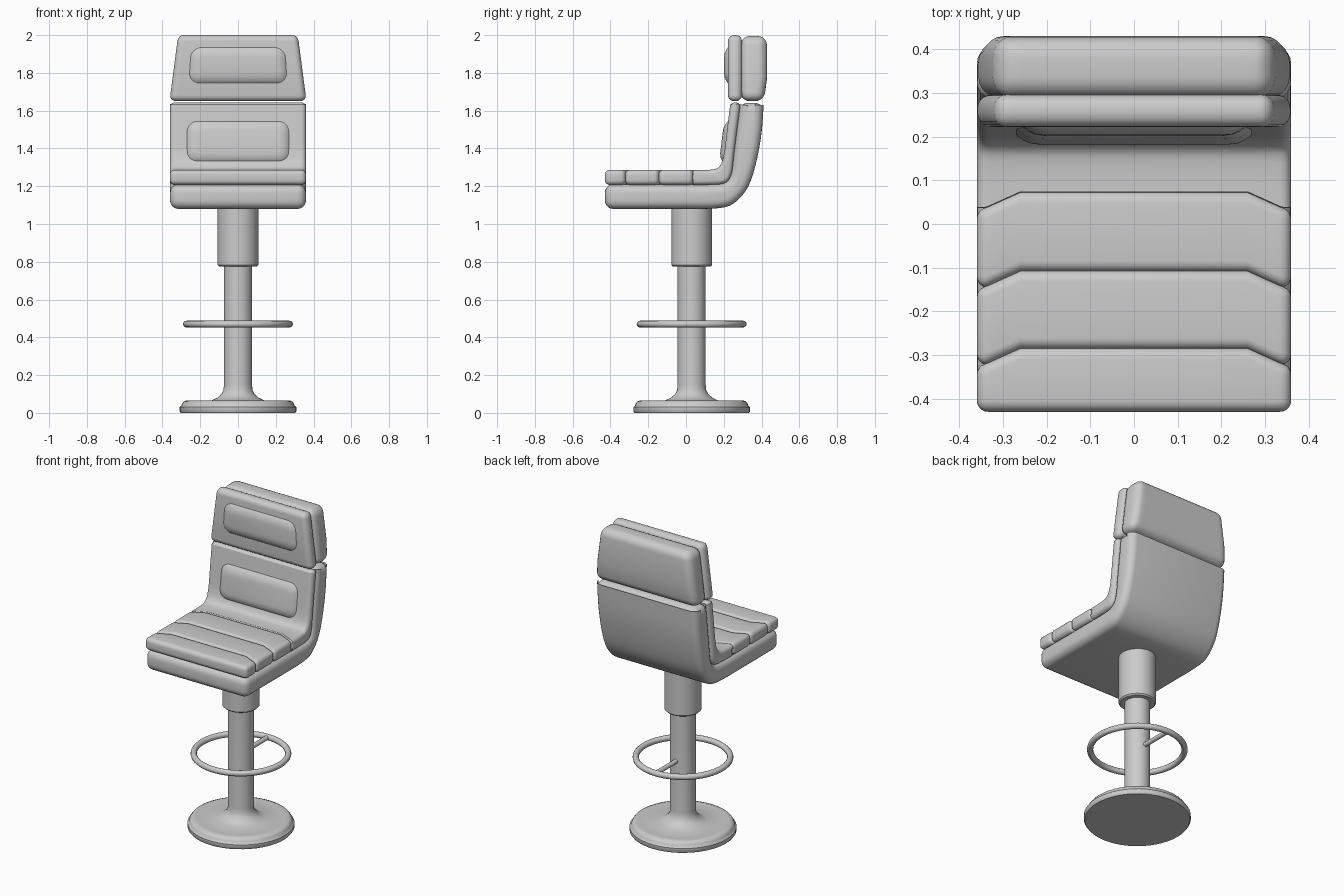
import bpy, bmesh, math

if "Cube" in bpy.data.objects:
    bpy.data.objects.remove(bpy.data.objects["Cube"])

grey = bpy.data.materials.new("plain grey")
grey.diffuse_color = (0.6, 0.6, 0.6, 1)
grey.use_nodes = True
grey.node_tree.nodes["Principled BSDF"].inputs["Base Color"].default_value = grey.diffuse_color
CY = 0.03  # y of the pedestal axis


def finish(bm, name, angle=40):
    bmesh.ops.recalc_face_normals(bm, faces=bm.faces)
    me = bpy.data.meshes.new(name)
    bm.to_mesh(me)
    bm.free()
    me.materials.append(grey)
    me.polygons.foreach_set("use_smooth", [True] * len(me.polygons))
    me.set_sharp_from_angle(angle=math.radians(angle))
    ob = bpy.data.objects.new(name, me)
    bpy.context.collection.objects.link(ob)
    return ob


def chaikin(pts, n=2):
    for _ in range(n):
        out = [pts[0]]
        for (a, b), (c, d) in zip(pts, pts[1:]):
            out += [(a * .75 + c * .25, b * .75 + d * .25), (a * .25 + c * .75, b * .25 + d * .75)]
        pts = out + [pts[-1]]
    return pts


def slab(name, outline, half, bevel, warp=None):
    """Extrude a (y, z) outline across x, round its edges, then warp it."""
    bm = bmesh.new()
    face = bm.faces.new([bm.verts.new((-half, y, z)) for y, z in outline])
    ext = bmesh.ops.extrude_face_region(bm, geom=[face], use_keep_orig=True)
    for v in ext["geom"]:
        if isinstance(v, bmesh.types.BMVert):
            v.co.x = half
    bmesh.ops.recalc_face_normals(bm, faces=bm.faces)
    edges = [e for e in bm.edges if e.calc_face_angle(0) > 0.75]
    bmesh.ops.bevel(bm, geom=edges, offset=bevel, segments=5, profile=0.5,
                    affect='EDGES', clamp_overlap=False)
    if warp:
        for x in (-.32, -.29, -.26, .26, .29, .32):
            bmesh.ops.bisect_plane(bm, geom=bm.verts[:] + bm.edges[:] + bm.faces[:],
                                   plane_co=(x, 0, 0), plane_no=(1, 0, 0))
        for v in bm.verts:
            warp(v.co)
    return finish(bm, name)


def lathe(name, profile, steps=48):
    bm = bmesh.new()
    vs = [bm.verts.new((r, CY, z)) for r, z in profile]
    es = [bm.edges.new(p) for p in zip(vs, vs[1:])]
    bmesh.ops.spin(bm, geom=vs + es, cent=(0, CY, 0), axis=(0, 0, 1),
                   angle=math.tau, steps=steps)
    bmesh.ops.remove_doubles(bm, verts=bm.verts, dist=1e-5)
    return finish(bm, name)


def pillow(name, half_w, z0, z1, surface, rise, taper=0.0):
    """Raised rounded panel on the front of a pad; surface(z) gives the pad's y."""
    bm = bmesh.new()
    rings, zc, hh = [], (z0 + z1) / 2, (z1 - z0) / 2
    for inset, d in ((0, -.006), (.008, .12 * rise), (.02, .5 * rise), (.034, .83 * rise), (.055, rise)):
        r = .06 - inset * .7
        ring = []
        for i in range(32):
            a = math.tau * (i + .5) / 32
            sx, sz = math.copysign(1, math.cos(a)), math.copysign(1, math.sin(a))
            x = sx * (half_w - inset - r) + r * math.cos(a)
            z = zc + sz * (hh - inset - r) + r * math.sin(a)
            x *= 1 - taper * (z - zc)
            ring.append(bm.verts.new((x, surface(z) - d, z)))
        rings.append(ring)
    for a, b in zip(rings, rings[1:]):
        for i in range(32):
            j = (i + 1) % 32
            bm.faces.new((a[i], a[j], b[j], b[i]))
    bm.faces.new(rings[-1])
    # close the back so normals point outward
    bm.faces.new(rings[0][::-1])
    return finish(bm, name)


# pedestal: base with flared column, sleeve
lathe("base_and_column", [(0, 0), (.303, 0), (.309, .008), (.309, .03), (.3, .038), (.297, .048),
                          (.288, .06), (.272, .066), (.25, .064), (.14, .066), (.11, .08),
                          (.087, .1), (.077, .122), (.074, .15), (.074, .85), (0, .85)])
lathe("sleeve", [(0, .775), (.1, .775), (.108, .783), (.108, 1.12), (0, 1.12)])

# foot ring and its single rear spoke
R, T = .273, .018
lathe("foot_ring", [(R + T * math.cos(math.tau * i / 12), .47 + T * math.sin(math.tau * i / 12))
                    for i in range(13)], 64)
bpy.ops.mesh.primitive_cylinder_add(vertices=16, radius=.014, depth=.22,
                                    location=(0, CY + .165, .47), rotation=(math.pi / 2, 0, 0))
spoke = bpy.context.object
spoke.name = "foot_ring_spoke"
spoke.data.materials.append(grey)
bpy.ops.object.shade_smooth_by_angle()

# seat shell: one bent slab for seat and backrest
outer = chaikin([(-.05, 1.08), (.17, 1.08), (.25, 1.1), (.325, 1.18), (.365, 1.29), (.4, 1.46), (.412, 1.64)])
inner = chaikin([(.285, 1.643), (.265, 1.48), (.25, 1.36), (.24, 1.26), (.21, 1.215), (.12, 1.21), (.04, 1.21)])
slab("seat_shell", [(-.43, 1.21), (-.43, 1.08)] + outer + inner, .36, .045)


# seat cushion rolls, whose seams swing forward near the sides
def swing(x):
    return .036 * min(1, max(0, (abs(x) - .26) / .08))


def warp_roll(co):
    co.y -= swing(co.x)


def warp_front(co):
    co.y -= swing(co.x) * min(1, max(0, (co.y + .41) / .1))


def warp_back(co):
    co.y -= swing(co.x) * min(1, max(0, (.16 - co.y) / .08)) * (co.z < 1.3)


def roll(name, y0, y1, warp):
    slab(name, [(y0, 1.207), (y1, 1.207), (y1, 1.287), (y0, 1.287)], .36, .026, warp)


roll("front_cushion_roll", -.43, -.283, warp_front)
roll("middle_cushion_roll", -.287, -.106, warp_roll)
roll("rear_cushion_roll", -.110, .074, warp_roll)

# back cushion: bends from the seat up the backrest
front = chaikin([(.07, 1.285), (.13, 1.285), (.175, 1.295), (.2, 1.35), (.215, 1.48), (.235, 1.643)])
rear = chaikin([(.289, 1.643), (.268, 1.48), (.253, 1.36), (.243, 1.26), (.213, 1.212), (.12, 1.207), (.07, 1.207)])
slab("back_cushion", front + rear, .36, .024, warp_back)
pillow("lumbar_pillow", .275, 1.32, 1.55, lambda z: .2 + (z - 1.35) * .12, .022)


# headrest: rear block, front pad and raised panel, tapering upward
def taper(co):
    co.x *= 1 - .12 * max(0, co.z - 1.67) / .33


slab("headrest_back", [(.289, 1.65), (.413, 1.65), (.43, 1.78), (.428, 1.995), (.289, 1.995)], .36, .048, taper)
slab("headrest_pad", [(.222, 1.65), (.296, 1.65), (.296, 2.0), (.222, 2.0)], .36, .032, taper)
pillow("headrest_pillow", .26, 1.74, 1.94, lambda z: .222, .02, .25)
